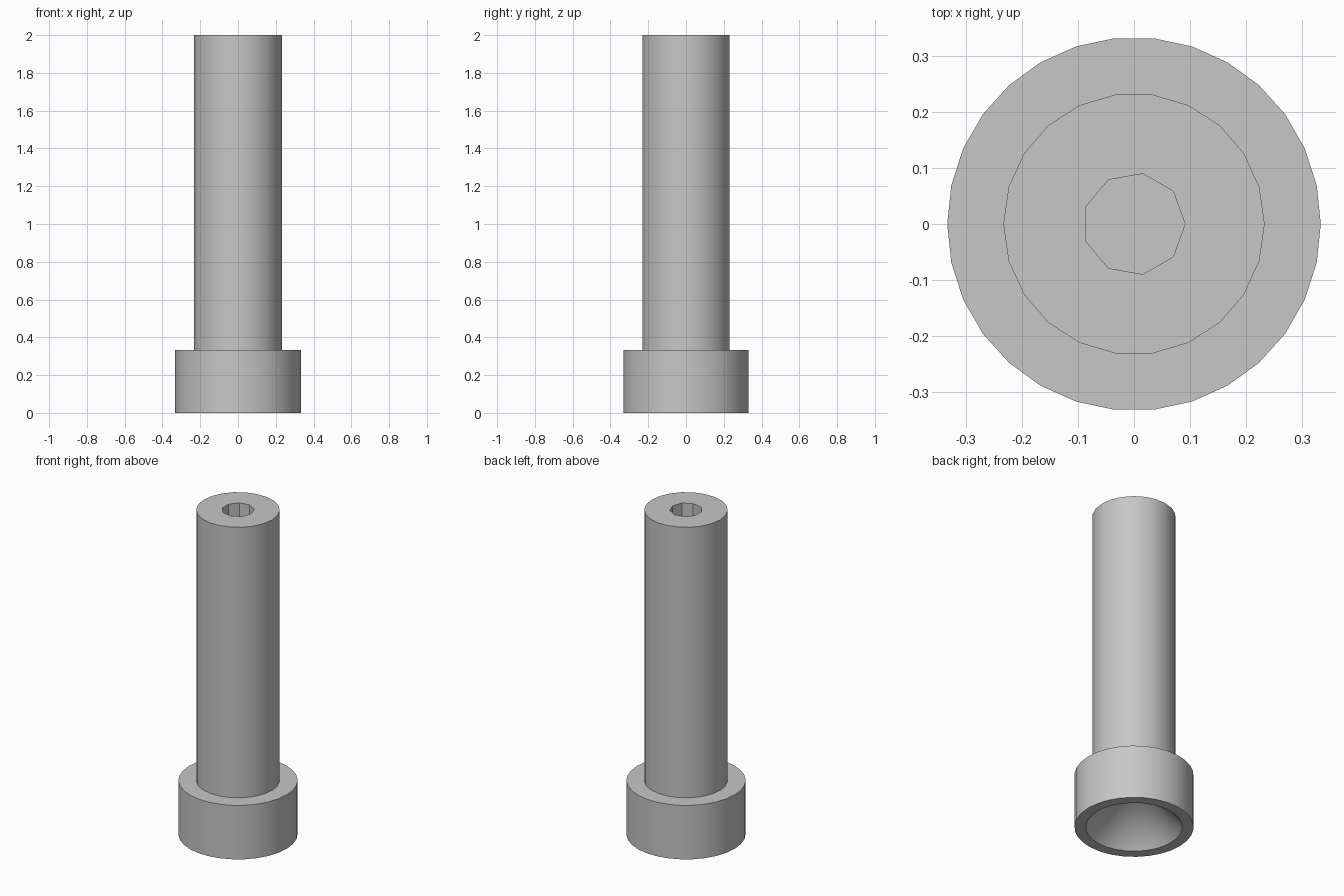
import bpy
import bmesh
from math import cos, sin, tau, radians

cube = bpy.data.objects.get("Cube")
if cube:
    bpy.data.objects.remove(cube, do_unlink=True)

HEAD_TOP = 0.333
TOP = 2.0

grey = bpy.data.materials.new("plain grey")
grey.use_nodes = True
grey.diffuse_color = (0.57, 0.57, 0.57, 1)
grey.node_tree.nodes["Principled BSDF"].inputs["Base Color"].default_value = grey.diffuse_color


def ring(bm, radius, z, sides):
    """Closed loop of edges lying flat at height z."""
    verts = [bm.verts.new((radius * cos(tau * i / sides), radius * sin(tau * i / sides), z))
             for i in range(sides)]
    for i in range(sides):
        bm.edges.new((verts[i], verts[(i + 1) % sides]))
    return verts


def wall(bm, lower, upper):
    """Quads joining two rings with the same number of sides."""
    n = len(lower)
    for i in range(n):
        j = (i + 1) % n
        bm.faces.new((lower[i], lower[j], upper[j], upper[i]))


def finish(bm, name):
    bmesh.ops.recalc_face_normals(bm, faces=bm.faces)
    mesh = bpy.data.meshes.new(name)
    bm.to_mesh(mesh)
    bm.free()
    mesh.materials.append(grey)
    obj = bpy.data.objects.new(name, mesh)
    bpy.context.collection.objects.link(obj)
    bpy.ops.object.select_all(action='DESELECT')
    obj.select_set(True)
    bpy.context.view_layer.objects.active = obj
    bpy.ops.object.shade_smooth_by_angle(angle=radians(30))


# Wide head with a conical recess in its underside
bm = bmesh.new()
sides = 30
top = ring(bm, 0.333, HEAD_TOP, sides)
base = ring(bm, 0.333, 0, sides)
mouth = ring(bm, 0.27, 0, sides)
wall(bm, base, top)
wall(bm, mouth, base)
bm.faces.new(top)
apex = bm.verts.new((0, 0, 0.32))
for i in range(sides):
    bm.faces.new((mouth[i], mouth[(i + 1) % sides], apex))
finish(bm, "head")

# Long shaft with a nine-sided blind hole in its end
bm = bmesh.new()
foot = ring(bm, 0.233, HEAD_TOP, 22)
rim = ring(bm, 0.233, TOP, 22)
hole = ring(bm, 0.091, TOP, 9)
floor = ring(bm, 0.091, TOP - 0.4, 9)
rim_edges = [e for e in bm.edges if all(v.co.z > TOP - 0.01 for v in e.verts)]
bmesh.ops.triangle_fill(bm, edges=rim_edges, use_beauty=True, normal=(0, 0, 1))
wall(bm, foot, rim)
wall(bm, floor, hole)
bm.faces.new(foot)
bm.faces.new(floor)
finish(bm, "shaft")
